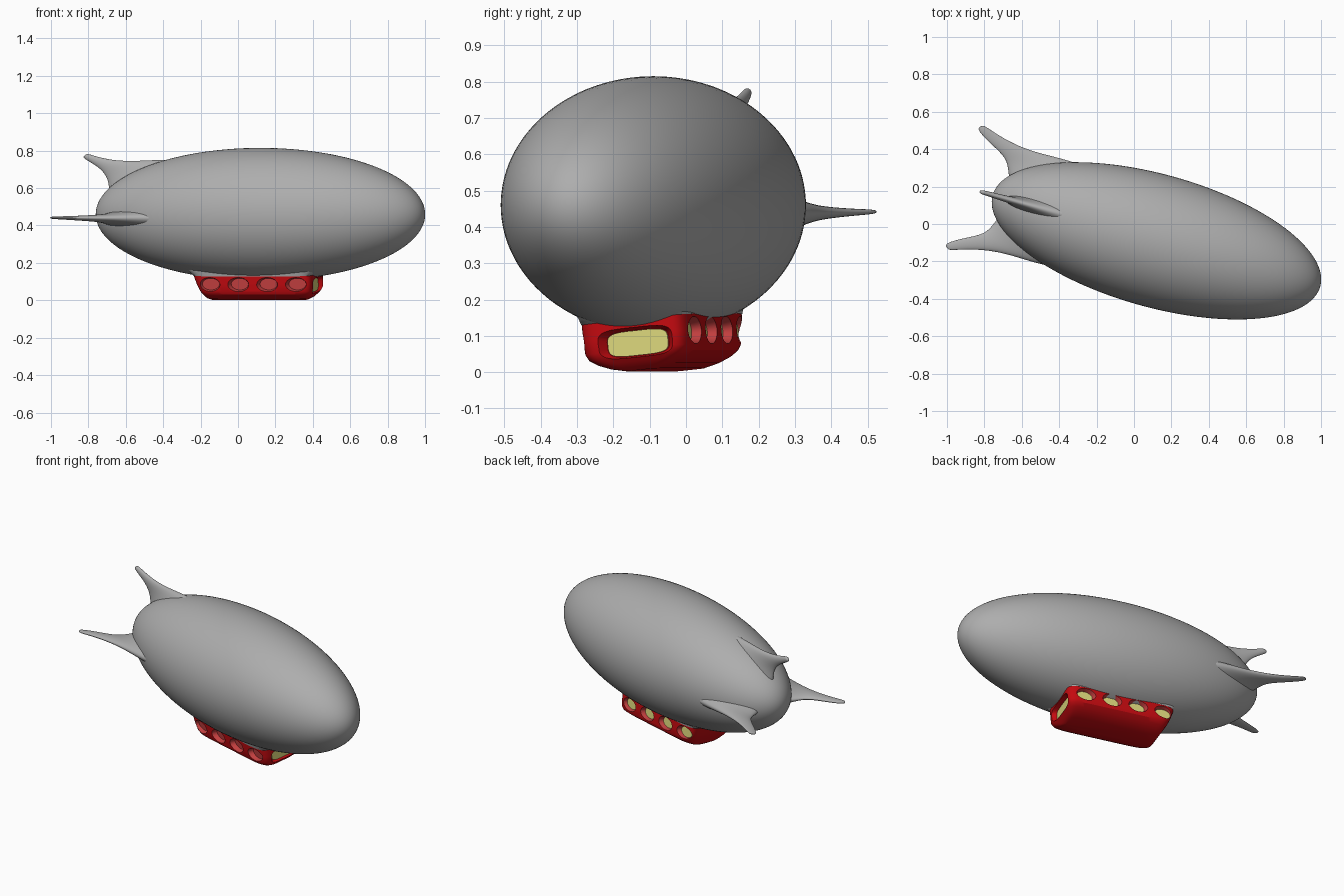
import bpy, bmesh, math
from mathutils import Matrix, Vector

cube = bpy.data.objects.get("Cube")
if cube:
    bpy.data.objects.remove(cube, do_unlink=True)


def material(name, r, g, b):
    m = bpy.data.materials.new(name)
    m.use_nodes = True
    m.diffuse_color = (r, g, b, 1)
    m.node_tree.nodes["Principled BSDF"].inputs["Base Color"].default_value = (r, g, b, 1)
    return m


GREY = material("envelope_grey", 0.42, 0.42, 0.42)
RED = material("cabin_red", 0.55, 0.003, 0.005)
PINK = material("recess_red", 0.55, 0.05, 0.05)
YELLOW = material("window_yellow", 0.72, 0.68, 0.2)

# Envelope frame: x runs to the nose, y to the left, z up
HULL = Matrix.Translation((0.12, -0.09, 0.46)) @ Matrix.Rotation(math.radians(-15.6), 4, 'Z')
# Cabin frame: same heading, slightly rolled, heights measured from the ground
CABIN = (HULL @ Matrix.Translation((-0.018, 0.026, -0.38))
         @ Matrix.Rotation(math.radians(6), 4, 'X') @ Matrix.Translation((0, 0, -0.08)))


def finish(name, bm, mat, frame, angle):
    bmesh.ops.recalc_face_normals(bm, faces=bm.faces)
    mesh = bpy.data.meshes.new(name)
    bm.to_mesh(mesh)
    bm.free()
    mesh.transform(frame)
    mesh.materials.append(mat)
    obj = bpy.data.objects.new(name, mesh)
    bpy.context.collection.objects.link(obj)
    shade(obj, angle)
    return obj


def shade(obj, angle):
    bpy.ops.object.select_all(action='DESELECT')
    obj.select_set(True)
    bpy.context.view_layer.objects.active = obj
    bpy.ops.object.shade_smooth_by_angle(angle=math.radians(angle))


def loft(name, rings, mat, frame, angle=35):
    """Skin a list of equal-sized point rings and cap both ends."""
    bm = bmesh.new()
    rows = [[bm.verts.new(p) for p in ring] for ring in rings]
    n = len(rows[0])
    for a, b in zip(rows, rows[1:]):
        for i in range(n):
            j = (i + 1) % n
            bm.faces.new((a[i], a[j], b[j], b[i]))
    bm.faces.new(rows[0])
    bm.faces.new(rows[-1])
    return finish(name, bm, mat, frame, angle)


def oval(rx, ry, power=2, count=40):
    """Superellipse outline; a higher power is squarer."""
    pts = []
    for i in range(count):
        a = math.tau * (i + 0.5) / count
        c, s = math.cos(a), math.sin(a)
        pts.append((math.copysign(abs(c) ** (2 / power), c) * rx,
                    math.copysign(abs(s) ** (2 / power), s) * ry))
    return pts


# Envelope
bm = bmesh.new()
bmesh.ops.create_uvsphere(bm, u_segments=96, v_segments=64, radius=1)
bm.transform(Matrix.Diagonal((0.909, 0.355, 0.355, 1)) @ Matrix.Rotation(math.pi / 2, 4, 'Y'))
finish("envelope", bm, GREY, HULL, 60)


# Tail fins: leading point, trailing point (along, outward) and half thickness
def fin(name, stations, roll, drop=0.0):
    rings = []
    for la, lo, ta, to, thick in stations:
        lead, trail = Vector((la, 0, lo)), Vector((ta, 0, to))
        mid, half = (lead + trail) / 2, (lead - trail) / 2
        rings.append([mid + half * x + Vector((0, y, 0)) for x, y in oval(1, thick, count=16)])
    frame = HULL @ Matrix.Translation((0, 0, drop)) @ Matrix.Rotation(math.radians(roll), 4, 'X')
    obj = loft(name, rings, GREY, frame, 60)
    sub = obj.modifiers.new("smooth", 'SUBSURF')
    sub.levels = sub.render_levels = 2


SIDE_FIN = [(-0.40, 0.24, -0.80, 0.03, 0.085), (-0.46, 0.285, -0.85, 0.10, 0.055),
            (-0.60, 0.290, -0.87, 0.155, 0.032), (-0.73, 0.283, -0.89, 0.20, 0.021),
            (-0.85, 0.290, -0.94, 0.235, 0.015), (-0.96, 0.315, -1.01, 0.27, 0.010),
            (-1.04, 0.343, -1.075, 0.31, 0.007), (-1.062, 0.345, -1.08, 0.328, 0.004)]
TOP_FIN = [(-0.38, 0.25, -0.80, 0.03, 0.085), (-0.44, 0.295, -0.84, 0.10, 0.055),
           (-0.58, 0.292, -0.845, 0.16, 0.032), (-0.70, 0.285, -0.855, 0.20, 0.021),
           (-0.80, 0.287, -0.885, 0.24, 0.017), (-0.89, 0.303, -0.93, 0.27, 0.014),
           (-0.95, 0.322, -0.98, 0.298, 0.012), (-0.968, 0.323, -0.983, 0.308, 0.008)]
fin("top_fin", TOP_FIN, 0)
fin("left_fin", SIDE_FIN, -88, -0.03)
fin("right_fin", SIDE_FIN, 88, -0.03)


# Cabin body and the grey fairing joining it to the envelope
def plan(z, length, width, shift):
    return [(x + shift, y, z) for x, y in oval(length, width, 8, 96)]


LENGTH, WIDTH = 0.33, 0.157
cabin = loft("cabin", [plan(*row) for row in (
    (0.147, LENGTH, WIDTH, 0), (0.10, 0.322, WIDTH, 0.008), (0.062, 0.312, 0.155, 0.016),
    (0.045, 0.302, 0.147, 0.018), (0.030, 0.292, 0.125, 0.016), (0.016, 0.28, 0.09, 0.014),
    (0.006, 0.265, 0.045, 0.012))], RED, CABIN)
loft("cabin_fairing", [plan(*row) for row in (
    (0.145, 0.331, 0.158, 0), (0.16, 0.345, 0.16, 0), (0.18, 0.37, 0.163, 0),
    (0.21, 0.42, 0.165, 0))], GREY, CABIN, 60)


# Recessed windows: tapered cuts, with thin panes on their floors
def recess(name, place, rx, rz, power, wall, pane):
    def ring(depth, scale):
        return [place(u, depth, v) for u, v in oval(rx * scale, rz * scale, power)]
    cutter = loft(name + "_cutter", [ring(-0.04, 1), ring(0, 1), ring(0.03, 0.82)], wall, CABIN)
    cutter.hide_render = True
    cut = cabin.modifiers.new(name, 'BOOLEAN')
    cut.operation, cut.solver, cut.object = 'DIFFERENCE', 'EXACT', cutter
    cut.material_mode = 'TRANSFER'
    bpy.context.view_layer.objects.active = cabin
    bpy.ops.object.modifier_apply(modifier=cut.name)
    bpy.data.objects.remove(cutter, do_unlink=True)
    if pane:
        loft(name + "_pane", [ring(0.031, 0.8), ring(0.025, 0.8)], YELLOW, CABIN)


for side, label in ((1, "left"), (-1, "right")):
    for i in range(4):
        along = (i - 1.5) * 0.16 - 0.012 * side
        recess(f"{label}_window_{i + 1}",
               lambda u, d, v: (along + u, side * (WIDTH - d), 0.1 + v),
               0.058, 0.038, 2, PINK, side > 0)
recess("nose_window", lambda u, d, v: (LENGTH - d, 0.01 + u, 0.08 + v),
       0.108, 0.043, 4, RED, True)
shade(cabin, 30)
